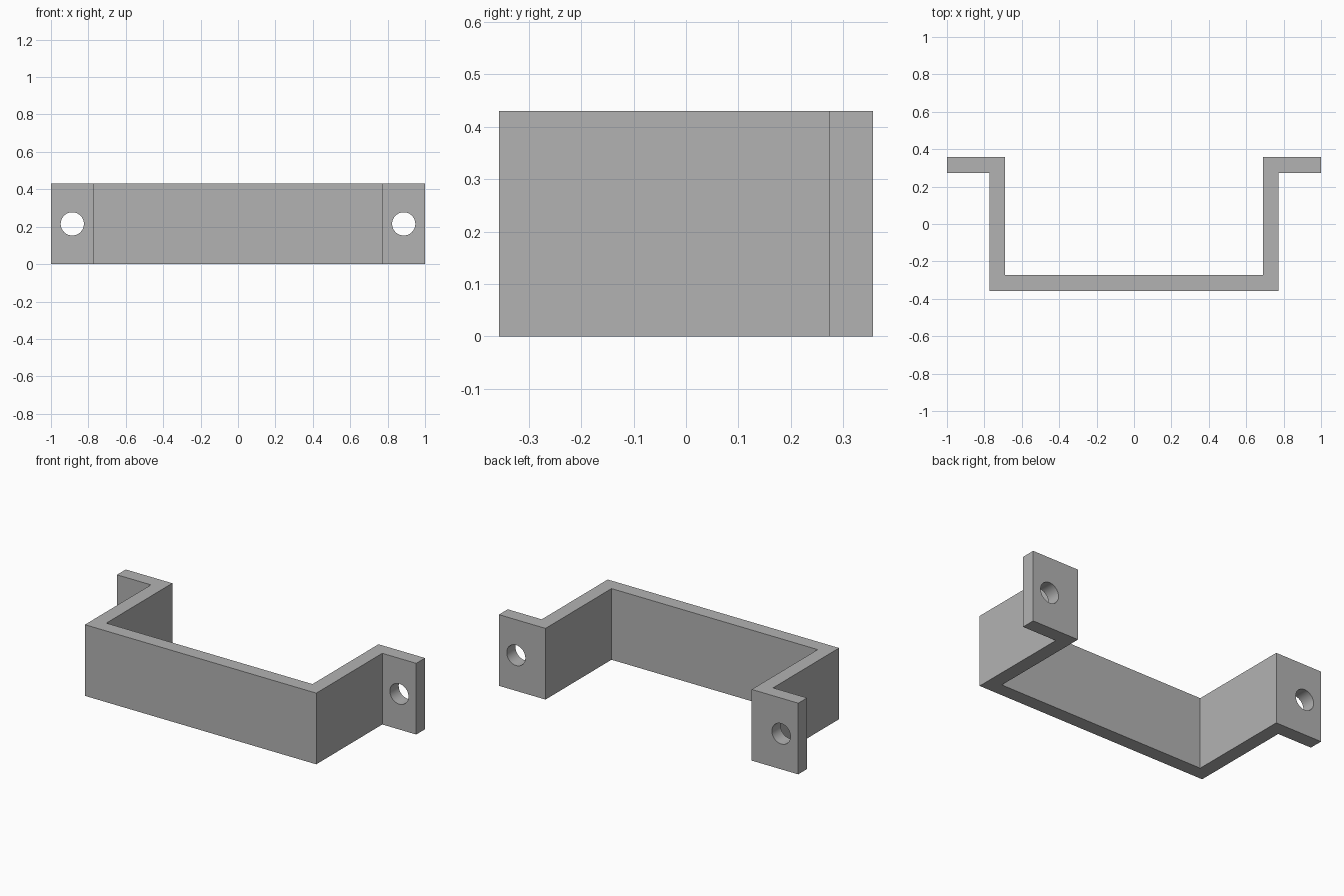
import bpy
import bmesh
import math

default = bpy.data.objects.get("Cube")
if default:
    bpy.data.objects.remove(default, do_unlink=True)

HEIGHT = 0.43
DEPTH = 0.357      # half depth
WALL = 0.084       # plate thickness
OUTER = 0.773      # half width of the channel
HOLE_X, HOLE_R = 0.886, 0.062

grey = bpy.data.materials.new("plain grey")
grey.use_nodes = True
colour = (0.45, 0.45, 0.45, 1)
grey.diffuse_color = colour
grey.node_tree.nodes["Principled BSDF"].inputs["Base Color"].default_value = colour

# Bracket: half profile mirrored across x, then extruded upward
inner = OUTER - WALL
half = [(OUTER, -DEPTH), (OUTER, DEPTH - WALL), (1, DEPTH - WALL),
        (1, DEPTH), (inner, DEPTH), (inner, WALL - DEPTH)]
profile = half + [(-x, y) for x, y in reversed(half)]

bm = bmesh.new()
base = bm.faces.new([bm.verts.new((x, y, 0)) for x, y in profile])
top = bmesh.ops.extrude_face_region(bm, geom=[base])["geom"]
bmesh.ops.translate(bm, vec=(0, 0, HEIGHT),
                    verts=[v for v in top if isinstance(v, bmesh.types.BMVert)])
bmesh.ops.recalc_face_normals(bm, faces=bm.faces)
mesh = bpy.data.meshes.new("bracket")
bm.to_mesh(mesh)
bm.free()
mesh.materials.append(grey)
bracket = bpy.data.objects.new("bracket", mesh)
bpy.context.collection.objects.link(bracket)

# Round screw holes through both mounting tabs
cutters = []
for side, sign in (("left", 1), ("right", -1)):
    bpy.ops.mesh.primitive_cylinder_add(
        vertices=48, radius=HOLE_R, depth=WALL * 3,
        location=(sign * HOLE_X, DEPTH - WALL / 2, HEIGHT / 2),
        rotation=(math.pi / 2, 0, 0))
    cutter = bpy.context.object
    cutter.name = side + "_hole_cutter"
    cutter.data.materials.append(grey)
    cutter.hide_render = True
    cutters.append(cutter)
    cut = bracket.modifiers.new(side + "_hole", "BOOLEAN")
    cut.operation = "DIFFERENCE"
    cut.solver = "EXACT"
    cut.object = cutter

# Apply the cuts, remove the cutters and smooth the hole walls
bpy.ops.object.select_all(action="DESELECT")
bracket.select_set(True)
bpy.context.view_layer.objects.active = bracket
for modifier in list(bracket.modifiers):
    bpy.ops.object.modifier_apply(modifier=modifier.name)
for cutter in cutters:
    bpy.data.objects.remove(cutter, do_unlink=True)
bpy.ops.object.shade_smooth_by_angle(angle=math.radians(30))
